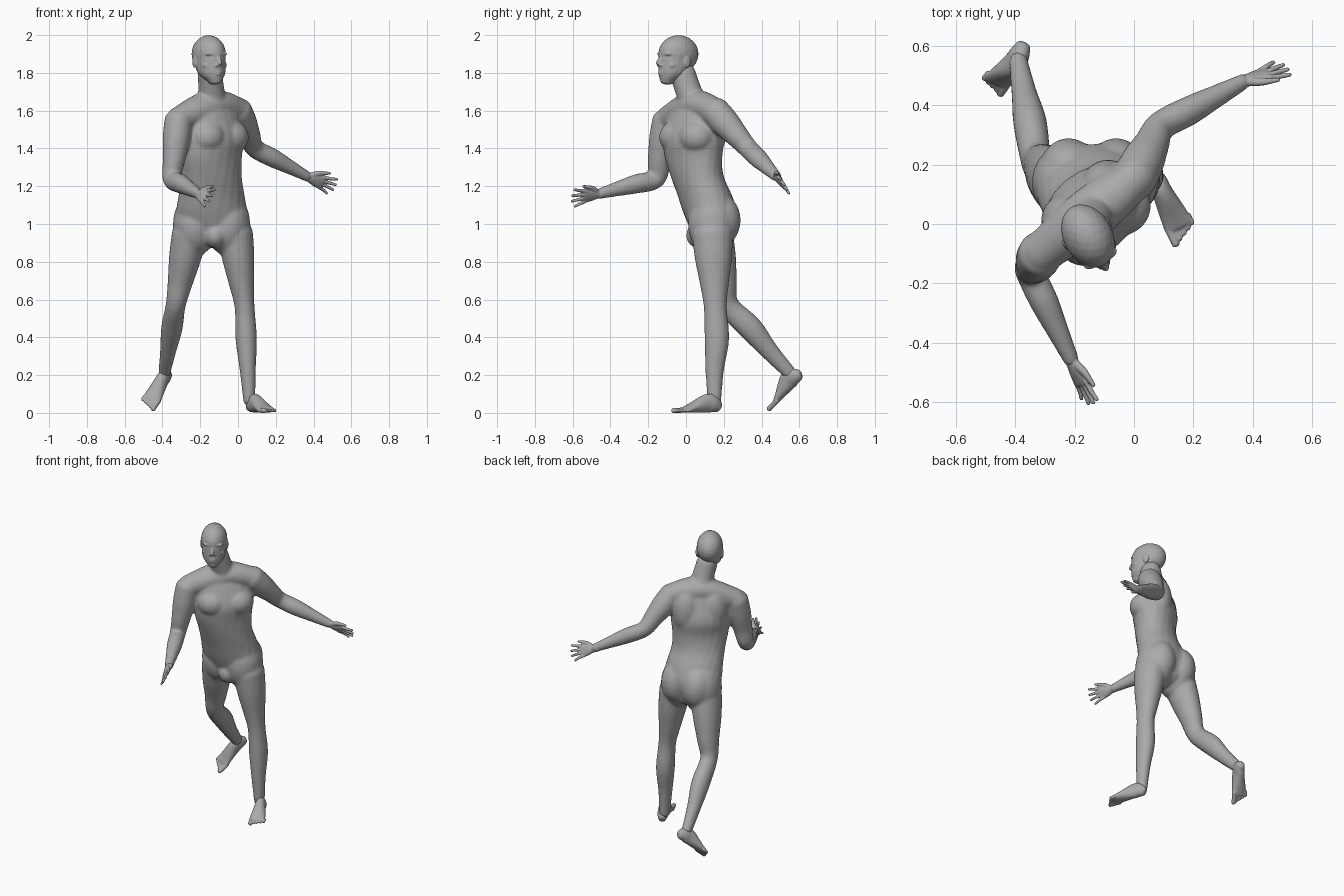
import bpy, bmesh, math
from mathutils import Vector, Matrix

default_cube = bpy.data.objects.get("Cube")
if default_cube:
    bpy.data.objects.remove(default_cube, do_unlink=True)

skin = bpy.data.materials.new("plain grey")
skin.use_nodes = True
skin.diffuse_color = (.4, .4, .4, 1)
skin.node_tree.nodes["Principled BSDF"].inputs["Base Color"].default_value = skin.diffuse_color

UP = Vector((0, 0, 1))
WORLD = Matrix()
SIDES = 20
STEPS = 4


def frame(origin, forward, side):
    """Local axes: x along side, y along forward, z across both."""
    y_axis = Vector(forward).normalized()
    x_axis = Vector(side)
    x_axis = (x_axis - y_axis * x_axis.dot(y_axis)).normalized()
    matrix = Matrix((x_axis, y_axis, x_axis.cross(y_axis))).transposed().to_4x4()
    matrix.translation = origin
    return matrix


def turned(origin, degrees):
    return Matrix.Translation(origin) @ Matrix.Rotation(math.radians(degrees), 4, "Z")


def spline(rows):
    """Smooth the stations with a cubic through every row."""
    last = len(rows) - 1
    smooth = []
    for i in range(last):
        near = (rows[max(i - 1, 0)], rows[i], rows[i + 1], rows[min(i + 2, last)])
        for step in range(STEPS):
            t = step / STEPS
            smooth.append([b + t / 2 * (c - a + t * (2 * a - 5 * b + 4 * c - d + t * (3 * (b - c) + d - a)))
                           for a, b, c, d in zip(*near)])
    return smooth + [rows[last]]


def loft(bm, stations, matrix=WORLD, level=False, cap=.7):
    """Rings through (x, y, z, half width, half depth, optional yaw), round at both ends."""
    rows = spline(stations)
    points = [Vector(row[:3]) for row in rows]
    rings = []
    for i, (point, row) in enumerate(zip(points, rows)):
        before, after = points[max(i - 1, 0)], points[min(i + 1, len(points) - 1)]
        along = UP if level else (after - before).normalized()
        yaw = row[5] if len(row) > 5 else 0
        across = Vector((math.cos(yaw), math.sin(yaw), 0))
        across = (across - along * across.dot(along)).normalized()
        rings.append((point, along, across, *row[3:5]))

    def dome(ring, direction):
        point, along, across, width, depth = ring
        reach = along * direction * cap * min(width, depth)
        angles = [math.pi * k / 8 for k in (1, 2, 3)]
        return [(point + reach * math.sin(u), along, across, width * math.cos(u), depth * math.cos(u))
                for u in angles]

    loops = []
    for point, along, across, width, depth in dome(rings[0], -1)[::-1] + rings + dome(rings[-1], 1):
        outward = along.cross(across)
        turns = [math.tau * k / SIDES for k in range(SIDES)]
        loops.append([bm.verts.new(matrix @ (point + across * width * math.cos(u) + outward * depth * math.sin(u)))
                      for u in turns])
    for lower, upper in zip(loops, loops[1:]):
        for k in range(SIDES):
            bm.faces.new((lower[k - 1], lower[k], upper[k], upper[k - 1]))
    bm.faces.new(loops[0][::-1])
    bm.faces.new(loops[-1])


def ball(bm, centre, radii, matrix=WORLD):
    shape = matrix @ Matrix.Translation(centre) @ Matrix.Diagonal((*radii, 1))
    bmesh.ops.create_icosphere(bm, subdivisions=3, radius=1, matrix=shape)


def limb(bm, joints, radii, flatness, muscle):
    """Two straight bones with evenly spaced radii; muscle pushes the lower bulge back."""
    half = len(radii) // 2
    stations = []
    for i, radius in enumerate(radii):
        bone, part = divmod(i, half)
        point = joints[bone].lerp(joints[min(bone + 1, 2)], part / half)
        if i == half + 1:
            point.y += muscle
        stations.append((*point, radius, radius * flatness))
    loft(bm, stations)


def finish(bm, name, voxel, smoothing):
    """Fuse the overlapping volumes into one smooth skin."""
    bmesh.ops.recalc_face_normals(bm, faces=bm.faces)
    mesh = bpy.data.meshes.new(name)
    bm.to_mesh(mesh)
    bm.free()
    mesh.materials.append(skin)
    part = bpy.data.objects.new(name, mesh)
    bpy.context.collection.objects.link(part)
    fuse = part.modifiers.new("fuse", "REMESH")
    fuse.mode = "VOXEL"
    fuse.voxel_size = voxel
    fuse.use_smooth_shade = True
    soften = part.modifiers.new("soften", "SMOOTH")
    soften.iterations = smoothing


# Joints of the walking pose
right_arm = [Vector(p) for p in ((-.315, -.1, 1.55), (-.35, -.16, 1.24), (-.21, -.46, 1.16))]
left_arm = [Vector(p) for p in ((0, .15, 1.6), (.09, .33, 1.4), (.37, .48, 1.25))]
right_leg = [Vector(p) for p in ((-.255, .14, .95), (-.33, .22, .57), (-.39, .55, .21))]
left_leg = [Vector(p) for p in ((-.015, .14, .95), (.035, .155, .56), (.06, .15, .06))]
nape = Vector((-.14, .04, 1.63))

# Torso, twisting steadily from the hips to the shoulders
body = bmesh.new()
TWIST = math.radians(40)
torso = []
for level, (y, width, depth) in enumerate(((.14, .15, .11), (.13, .19, .14), (.1, .18, .14), (.06, .17, .13),
                                           (.04, .18, .13), (.04, .19, .14), (.04, .18, .11), (.04, .11, .07))):
    torso.append((nape.x, y, .95 + level / 10, width, depth, TWIST * min(level / 4, 1)))
loft(body, torso, level=True)

# Shoulder girdle and neck
loft(body, [(*right_arm[0], .07, .07), (*nape, .09, .08), (*left_arm[0], .07, .07)])
loft(body, [(*nape, .08, .08), (-.14, .015, 1.7, .07, .07), (-.15, -.02, 1.8, .065, .07)])

# Chest, shoulder blades, hips, buttocks and groin
chest = turned((-.13, .04, 1.46), 40)
for side in (-1, 1):
    ball(body, (side * .08, -.045, 0), (.1, .095, .09), chest)
    ball(body, (side * .085, .05, .04), (.09, .08, .15), chest)
    ball(body, (nape.x + side * .085, .14, 1), (.12, .13, .17))
    ball(body, (nape.x + side * .08, .18, 1.02), (.1, .11, .14))
ball(body, (-.12, .07, .94), (.06, .07, .07))

# Arms and legs
for arm in (right_arm, left_arm):
    limb(body, arm, (.075, .073, .06, .05, .049, .038, .027), 1.05, 0)
for leg in (right_leg, left_leg):
    limb(body, leg, (.095, .086, .068, .053, .057, .043, .032), 1.15, .01)
finish(body, "body", .008, 14)

# Head, with local -y as the face direction
head = bmesh.new()
face = turned((-.155, -.04, 1.9), 29)
ball(head, (0, 0, 0), (.083, .113, .1), face)
loft(head, [(0, -.065, -.145, .035, .04), (0, -.03, -.1, .07, .083), (0, -.01, -.02, .079, .103)],
     face, level=True, cap=.5)
loft(head, [(0, -.102, -.01, .01, .01), (0, -.122, -.05, .013, .014)], face)
for height in (-.095, -.107):
    ball(head, (0, -.105, height), (.022, .012, .007), face)
for side in (-1, 1):
    ball(head, (side * .013, -.11, -.06), (.01, .013, .008), face)
    ball(head, (side * .032, -.085, 0), (.032, .02, .012), face)
    ball(head, (side * .032, -.086, -.023), (.014, .012, .008), face)
    ball(head, (side * .042, -.06, -.06), (.03, .03, .025), face)
    ball(head, (side * .079, .01, -.04), (.01, .02, .034), face)
finish(head, "head", .004, 6)


# Hands: local x points to the thumb, y to the fingertips
def hand(name, wrist, forward, thumb_side):
    bm = bmesh.new()
    grip = frame(wrist, forward, thumb_side)
    loft(bm, [(0, -.03, 0, .027, .024), (0, .01, 0, .027, .02), (0, .05, 0, .038, .017), (0, .085, 0, .04, .012)], grip)
    for finger, length in enumerate((.07, .08, .08, .06)):
        base = .03 - finger * .02
        curl = (finger - 1) * .003
        loft(bm, [(base, .07, 0, .01, .01), (base * 1.3, .08 + length / 2, curl, .009, .009),
                  (base * 1.7, .08 + length, curl, .007, .007)], grip)
    loft(bm, [(.02, .02, 0, .016, .015), (.045, .05, 0, .013, .012), (.065, .1, 0, .007, .007)], grip)
    finish(bm, name, .004, 2)


hand("right_hand", right_arm[2], (.08, -.18, -.03), (.08, -.03, .09))
hand("left_hand", left_arm[2], (.15, .05, -.06), (.1, -.4, .8))


# Feet: local x points to the big toe, y to the toes, z away from the sole
def foot(name, heel, forward, inner, flip):
    bm = bmesh.new()
    sole = frame(heel, forward, inner) @ Matrix.Diagonal((1, 1, flip, 1))
    profile = ((.02, .025, .03), (.05, .034, .046), (.09, .035, .05), (.18, .047, .026), (.22, .05, .016))
    loft(bm, [(0, y, height, width, height) for y, width, height in profile], sole, cap=.5)
    for toe in range(5):
        x = .036 - toe * .02
        radius = .01 if toe else .014
        tip = .27 - toe * .01
        loft(bm, [(x, .2, .015, radius, radius), (x, tip, .012, radius, radius)], sole)
    finish(bm, name, .005, 3)


foot("left_foot", Vector((.055, .19, 0)), (.44, -.9, 0), (-.9, -.44, 0), 1)
foot("right_foot", Vector((-.365, .635, .19)), (-.12, -.18, -.17), (.07, -.05, -.05), -1)
